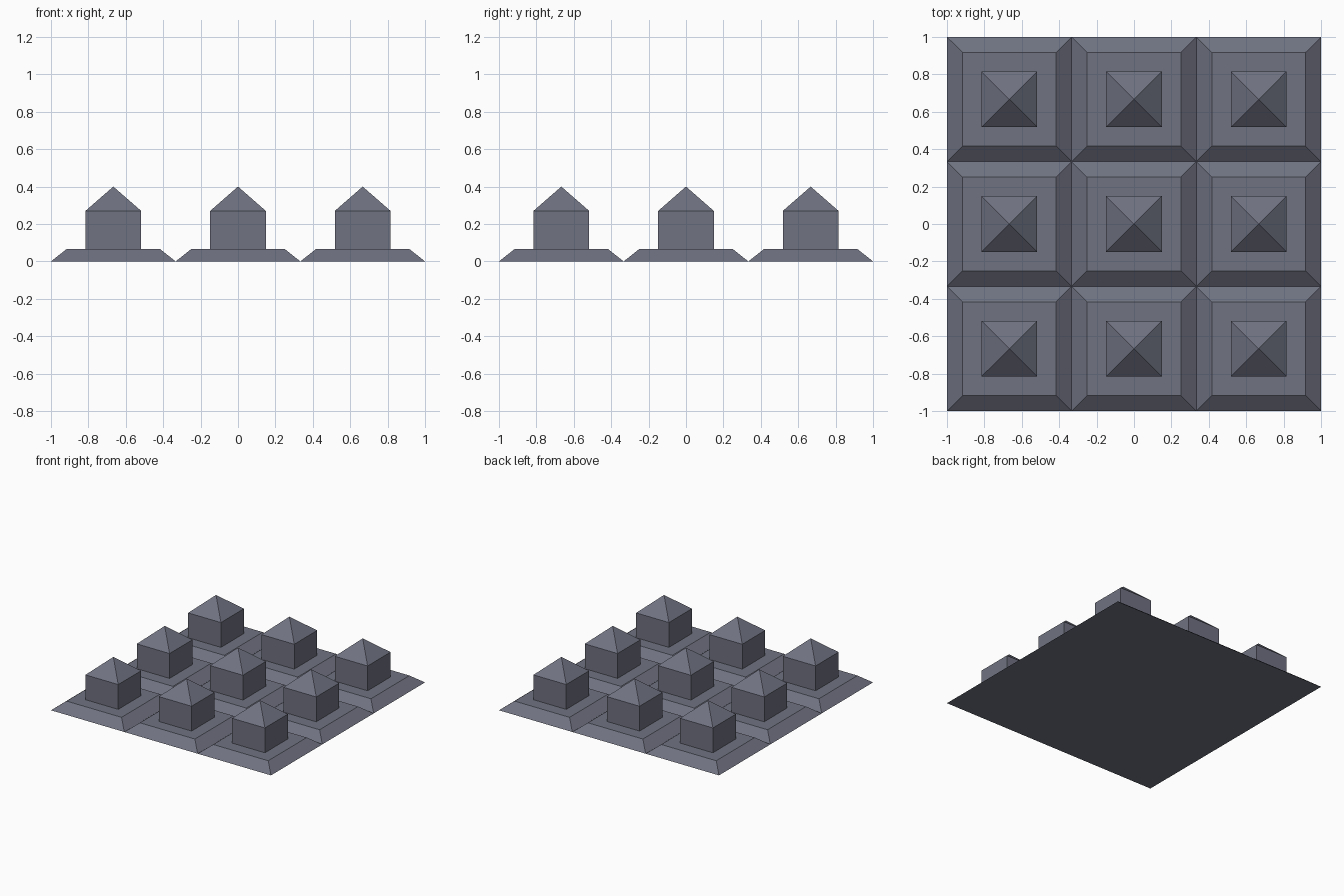
import bpy, bmesh

if "Cube" in bpy.data.objects:
    bpy.data.objects.remove(bpy.data.objects["Cube"])

PITCH = 2 / 3
# (half width, height) of each square ring: bevelled base, ledge, post, eaves
PROFILE = [(PITCH / 2, 0), (0.25, 0.066), (0.149, 0.066), (0.149, 0.27)]
APEX = 0.40


def make_tile_mesh():
    bm = bmesh.new()
    rings = [[bm.verts.new((sx * h, sy * h, z))
              for sx, sy in ((-1, -1), (1, -1), (1, 1), (-1, 1))]
             for h, z in PROFILE]
    # Underside
    bm.faces.new(rings[0][::-1])
    # Bevel, ledge and post walls
    for low, high in zip(rings, rings[1:]):
        for i in range(4):
            j = (i + 1) % 4
            bm.faces.new((low[i], low[j], high[j], high[i]))
    # Pyramid cap
    tip = bm.verts.new((0, 0, APEX))
    for i in range(4):
        bm.faces.new((rings[-1][i], rings[-1][(i + 1) % 4], tip))
    bmesh.ops.recalc_face_normals(bm, faces=bm.faces)
    mesh = bpy.data.meshes.new("studded_tile")
    bm.to_mesh(mesh)
    bm.free()
    return mesh


# Dark blue-grey finish
slate = bpy.data.materials.new("slate")
slate.diffuse_color = (0.16, 0.168, 0.22, 1)
slate.use_nodes = True
slate.node_tree.nodes["Principled BSDF"].inputs["Base Color"].default_value = slate.diffuse_color

# Three by three grid of identical tiles
tile = make_tile_mesh()
tile.materials.append(slate)
for row in (-1, 0, 1):
    for col in (-1, 0, 1):
        obj = bpy.data.objects.new(f"studded_tile_{row + 2}_{col + 2}", tile)
        obj.location = (col * PITCH, row * PITCH, 0)
        bpy.context.collection.objects.link(obj)
